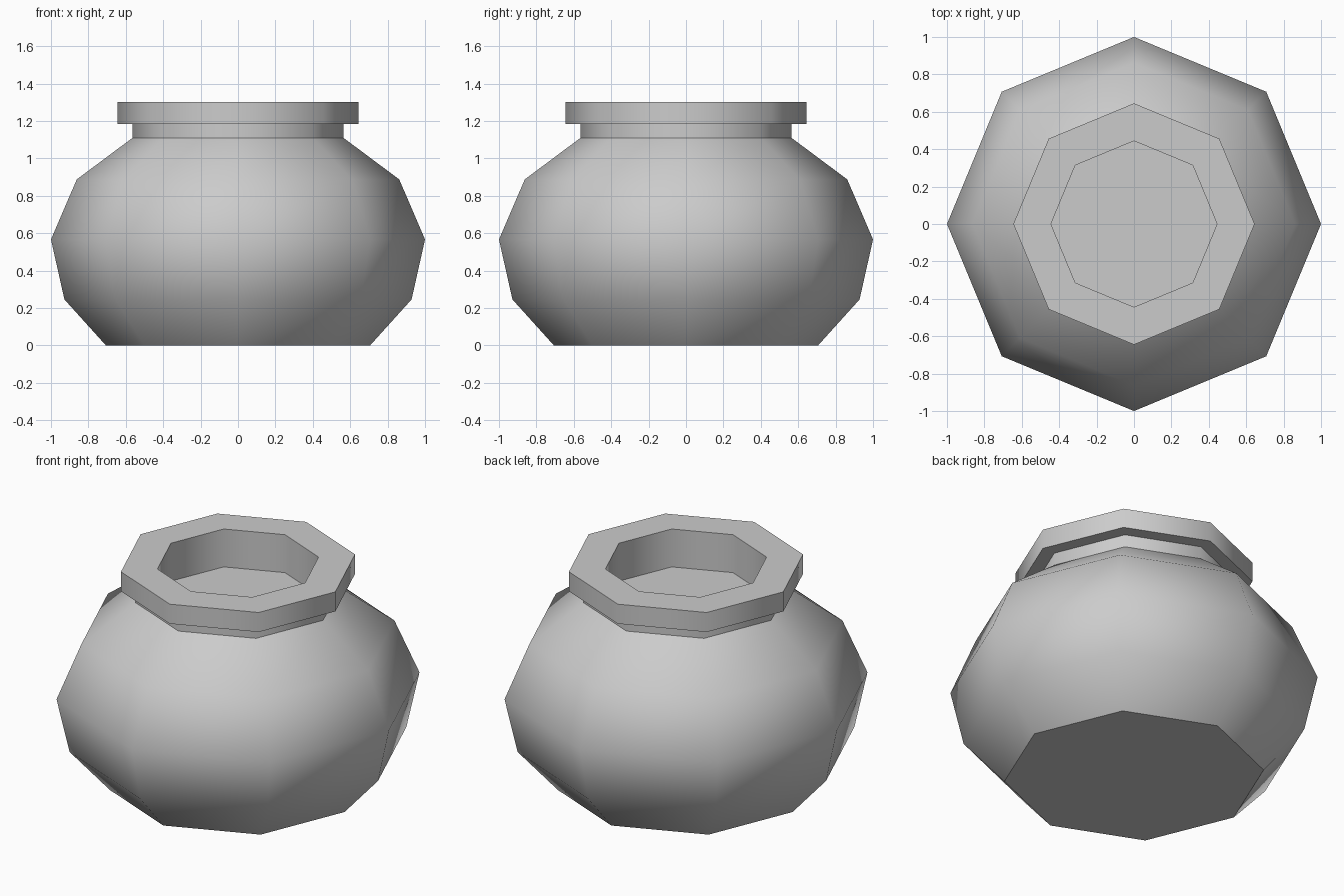
import bpy, bmesh
from math import cos, sin, pi, radians

if "Cube" in bpy.data.objects:
    bpy.data.objects.remove(bpy.data.objects["Cube"])

SIDES = 8

# Pot outline (radius, height): base, belly, neck, rim, inner wall down to the fill level
profile = [(0.706, 0), (0.928, 0.246), (1.0, 0.567), (0.862, 0.888),
           (0.564, 1.11), (0.564, 1.185), (0.645, 1.185), (0.645, 1.302),
           (0.444, 1.302), (0.444, 1.075)]


def lathe(name, outline):
    bm = bmesh.new()
    rings = [[bm.verts.new((r * cos(2 * pi * i / SIDES), r * sin(2 * pi * i / SIDES), z))
              for i in range(SIDES)] for r, z in outline]
    for a, b in zip(rings, rings[1:]):
        for i in range(SIDES):
            j = (i + 1) % SIDES
            bm.faces.new((a[i], a[j], b[j], b[i]))
    # Close the base and the floor of the opening
    bm.faces.new(rings[0][::-1])
    bm.faces.new(rings[-1])
    bmesh.ops.recalc_face_normals(bm, faces=bm.faces)
    mesh = bpy.data.meshes.new(name)
    for f in bm.faces:
        f.smooth = True
    bm.to_mesh(mesh)
    bm.free()
    mesh.set_sharp_from_angle(angle=radians(48))
    obj = bpy.data.objects.new(name, mesh)
    bpy.context.collection.objects.link(obj)
    return obj


lathe("pot", profile)
